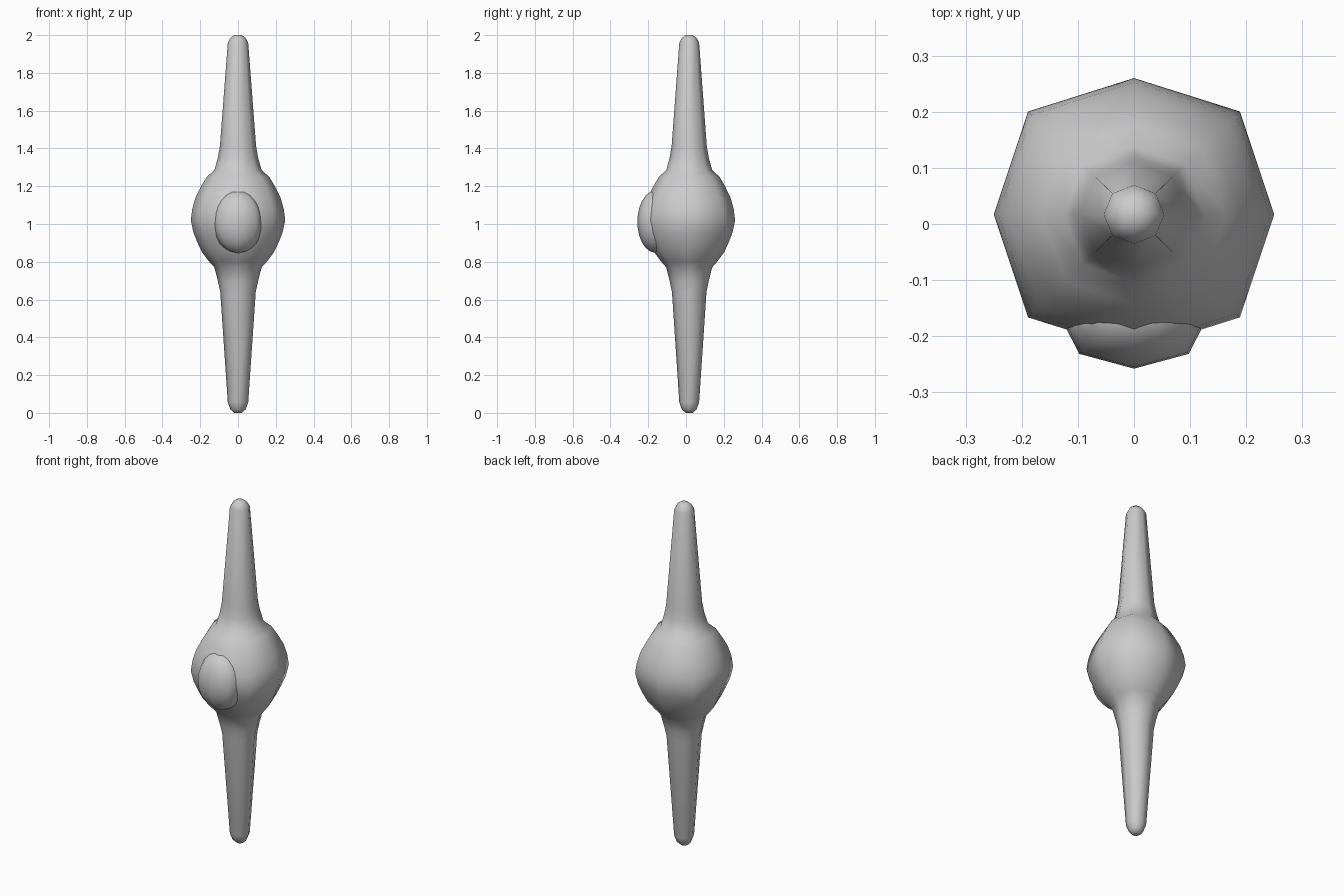
import bpy, bmesh, math

if "Cube" in bpy.data.objects:
    bpy.data.objects.remove(bpy.data.objects["Cube"])


def lathe(name, profile, centre, sy):
    """Eight-sided smooth turned form; profile is (radius, z) from bottom to top."""
    bm = bmesh.new()
    cx, cy = centre
    rings = []
    for r, z in profile:
        ring = []
        for i in range(8):
            a = i * math.pi / 4
            # diagonals bulge slightly on the wide rings
            k = (0.7 + 0.22 * r) / math.sqrt(0.5) if i % 2 else 1.0
            ring.append(bm.verts.new((cx + r * k * math.cos(a),
                                      cy + r * sy * k * math.sin(a), z)))
        rings.append(ring)
    for a, b in zip(rings, rings[1:]):
        for i in range(8):
            j = (i + 1) % 8
            bm.faces.new((a[i], a[j], b[j], b[i]))
    bm.faces.new(rings[0][::-1])
    bm.faces.new(rings[-1])
    for f in bm.faces:
        f.smooth = True
    me = bpy.data.meshes.new(name)
    bm.to_mesh(me)
    bm.free()
    ob = bpy.data.objects.new(name, me)
    bpy.context.collection.objects.link(ob)
    return ob


# Bulbous body with a tapering spike above and below
lower = [(0.02, 0.0), (0.04, 0.018), (0.054, 0.055), (0.094, 0.64), (0.107, 0.70),
         (0.125, 0.77), (0.152, 0.80), (0.190, 0.85), (0.214, 0.90), (0.236, 0.955)]
upper = [(0.25, 1.02), (0.242, 1.08), (0.225, 1.14), (0.195, 1.20), (0.165, 1.25),
         (0.125, 1.285), (0.107, 1.35), (0.096, 1.41), (0.054, 1.96),
         (0.04, 1.985), (0.02, 2.0)]
lathe("body", lower + upper, (0, 0.017), 0.972)

# Oval knob bulging out of the front
knob = []
for i in range(13):
    t = math.radians(-86 + 172 * i / 12)
    knob.append((0.134 * math.cos(t), 1.012 + 0.165 * math.sin(t)))
lathe("front_knob", knob, (0, -0.16), 0.73)
